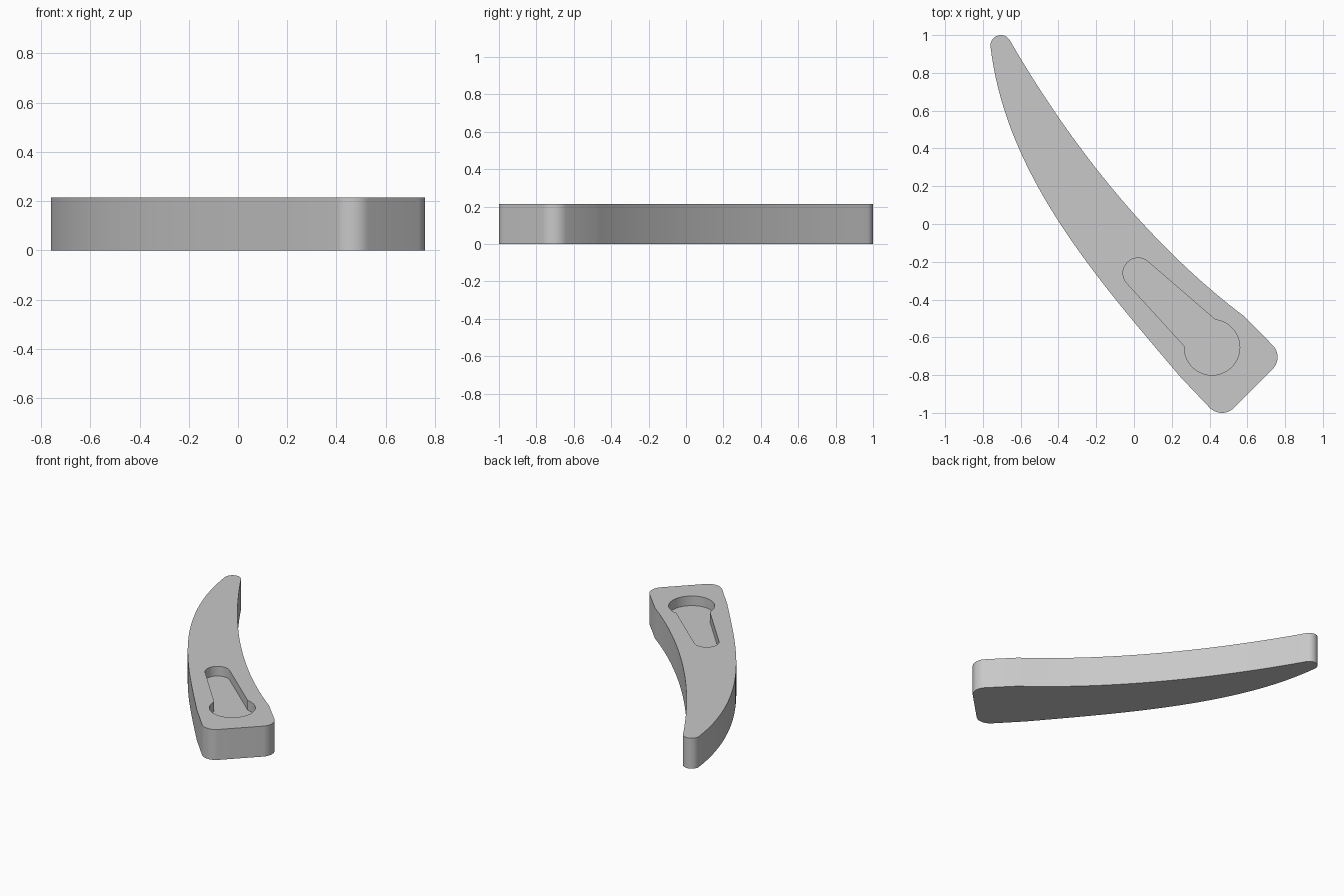
import bpy, bmesh
from math import cos, sin, radians
from mathutils import Vector

HEIGHT = 0.215
POCKET_FLOOR = 0.147

cube = bpy.data.objects.get("Cube")
if cube:
    bpy.data.objects.remove(cube, do_unlink=True)


def arc(cx, cy, r, start, end, steps=16):
    """Points along a circular arc, angles in degrees."""
    angles = [radians(start + (end - start) * i / steps) for i in range(steps + 1)]
    return [Vector((cx + r * cos(a), cy + r * sin(a))) for a in angles]


def sweep(p0, p1, p2, p3, steps=36):
    """Inner points of a cubic curve, without its two ends."""
    p0, p1, p2, p3 = map(Vector, (p0, p1, p2, p3))
    out = []
    for i in range(1, steps):
        t = i / steps
        s = 1 - t
        out.append(p0 * s**3 + p1 * 3 * s * s * t + p2 * 3 * s * t * t + p3 * t**3)
    return out


def ring(bm, points, z):
    verts = [bm.verts.new((p.x, p.y, z)) for p in points]
    edges = [bm.edges.new((v, verts[(i + 1) % len(verts)])) for i, v in enumerate(verts)]
    return verts, edges


def wall(bm, low, high):
    for i in range(len(low)):
        j = (i + 1) % len(low)
        bm.faces.new((low[i], low[j], high[j], high[i]))


# Curved blade outline: butt corners, outer sweep, rounded tip, inner sweep
tip = arc(-0.705, 0.945, 0.055, 30, 185)
heel_right, heel_left = Vector((0.585, -0.49)), Vector((0.246, -0.81))
outline = (arc(0.465, -0.91, 0.09, 225, 315)
           + arc(0.67, -0.705, 0.09, -45, 45)
           + [heel_right]
           + sweep(heel_right, (0.085, -0.115), (-0.335, 0.415), tip[0])
           + tip
           + sweep(tip[-1], (-0.68, 0.26), (-0.204, -0.28), heel_left)
           + [heel_left])

# Keyhole pocket outline: small round end and large round end
keyhole = (arc(0.022, -0.26, 0.08, 50, 222, 24)
           + arc(0.413, -0.653, 0.147, 177, 443, 48))

# Solid blade with the pocket sunk into its top
bm = bmesh.new()
base, _ = ring(bm, outline, 0)
rim, rim_edges = ring(bm, outline, HEIGHT)
mouth, mouth_edges = ring(bm, keyhole, HEIGHT)
floor, _ = ring(bm, keyhole, POCKET_FLOOR)
bmesh.ops.triangle_fill(bm, edges=rim_edges + mouth_edges, use_beauty=True)
wall(bm, base, rim)
wall(bm, floor, mouth)
bm.faces.new(base)
bm.faces.new(floor)
bmesh.ops.recalc_face_normals(bm, faces=bm.faces)

mesh = bpy.data.meshes.new("curved_handle")
bm.to_mesh(mesh)
bm.free()
handle = bpy.data.objects.new("curved_handle", mesh)
bpy.context.collection.objects.link(handle)

# Plain grey finish
grey = bpy.data.materials.new("light_grey")
grey.use_nodes = True
colour = (0.58, 0.58, 0.58, 1)
grey.diffuse_color = colour
grey.node_tree.nodes["Principled BSDF"].inputs["Base Color"].default_value = colour
mesh.materials.append(grey)

bpy.ops.object.select_all(action="DESELECT")
handle.select_set(True)
bpy.context.view_layer.objects.active = handle
bpy.ops.object.shade_smooth_by_angle(angle=radians(30))
